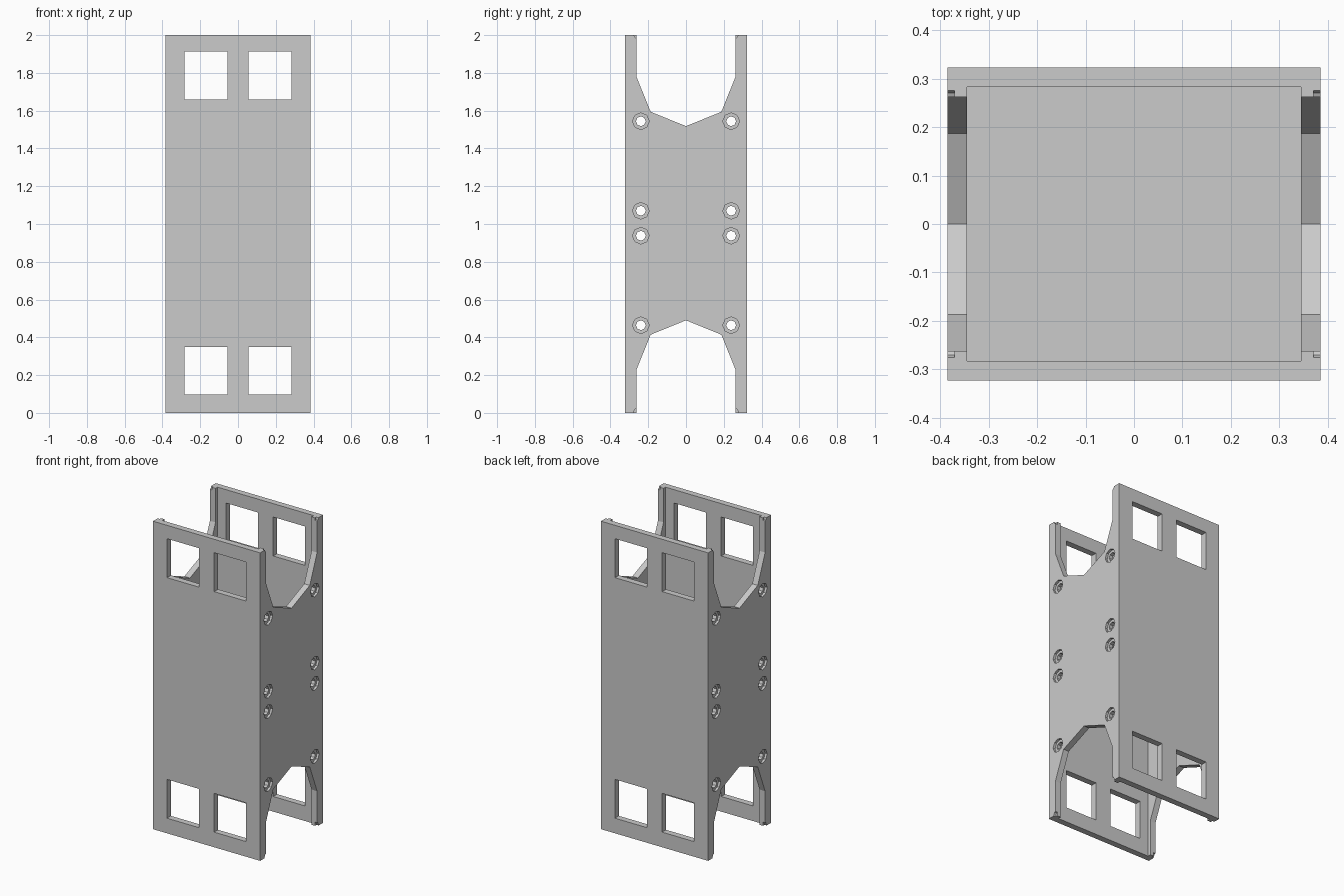
import bpy, bmesh
from math import cos, sin, pi

if "Cube" in bpy.data.objects:
    bpy.data.objects.remove(bpy.data.objects["Cube"], do_unlink=True)

grey = bpy.data.materials.new("plain_grey")
grey.use_nodes = True
COLOUR = (0.6, 0.6, 0.6, 1)
grey.diffuse_color = COLOUR
grey.node_tree.nodes["Principled BSDF"].inputs["Base Color"].default_value = COLOUR

HX, HY, H = 0.385, 0.323, 2.0      # half width, half depth, height
WALL = 0.04
MID = 1.004                        # height the cutouts mirror about


def add_prism(bm, points, x0, x1):
    """Extrude a (y, z) outline along x."""
    face = bm.faces.new([bm.verts.new((x0, y, z)) for y, z in points])
    out = bmesh.ops.extrude_face_region(bm, geom=[face])
    verts = [v for v in out["geom"] if isinstance(v, bmesh.types.BMVert)]
    bmesh.ops.translate(bm, verts=verts, vec=(x1 - x0, 0, 0))


def add_box(bm, x0, x1, y0, y1, z0, z1):
    add_prism(bm, [(y0, z0), (y1, z0), (y1, z1), (y0, z1)], x0, x1)


def octagon(y, z, r):
    return [(y + r * cos(i * pi / 4), z + r * sin(i * pi / 4)) for i in range(8)]


def finish(bm, name):
    bmesh.ops.recalc_face_normals(bm, faces=bm.faces[:])
    mesh = bpy.data.meshes.new(name)
    bm.to_mesh(mesh)
    bm.free()
    mesh.materials.append(grey)
    obj = bpy.data.objects.new(name, mesh)
    bpy.context.collection.objects.link(obj)
    return obj


def cut(body, bm, name):
    """Subtract a cutter from the body and remove it."""
    cutter = finish(bm, name)
    cutter.hide_render = True
    mod = body.modifiers.new(name, "BOOLEAN")
    mod.operation, mod.solver, mod.object = "DIFFERENCE", "EXACT", cutter
    bpy.context.view_layer.objects.active = body
    bpy.ops.object.modifier_apply(modifier=name)
    bpy.data.objects.remove(cutter, do_unlink=True)


# Outer block
bm = bmesh.new()
add_box(bm, -HX, HX, -HY, HY, 0, H)
body = finish(bm, "double_ended_housing")

# Upper and lower cavities, leaving a divider across the middle
bm = bmesh.new()
ix, iy = HX - WALL, HY - WALL
add_box(bm, -ix, ix, -iy, iy, MID + WALL / 2, H + 0.1)
add_box(bm, -ix, ix, -iy, iy, -0.1, MID - WALL / 2)
cut(body, bm, "cavities")

# Pointed openings at both ends of the side walls
half = [(0.262, 1.1), (0.262, 0.775), (0.187, 0.59), (0, 0.514)]
outline = half + [(-y, z) for y, z in reversed(half[:-1])]
bm = bmesh.new()
for s in (1, -1):
    add_prism(bm, [(y, MID + s * z) for y, z in outline], -0.5, 0.5)
cut(body, bm, "side_openings")

# Square windows through the front and back walls
bm = bmesh.new()
for z0, z1 in ((0.098, 0.35), (1.66, 1.913)):
    for x0, x1 in ((-0.284, -0.055), (0.055, 0.284)):
        add_box(bm, x0, x1, -0.5, 0.5, z0, z1)
cut(body, bm, "windows")

# Screw holes, and counterbores that also nick the wall ends
rows = [MID + s * d for s in (1, -1) for d in (0.066, 0.54)]
ends = [MID + s * 1.014 for s in (1, -1)]
bm = bmesh.new()
for y in (-0.239, 0.239):
    for z in rows:
        add_prism(bm, octagon(y, z, 0.026), -0.5, 0.5)
cut(body, bm, "screw_holes")

bm = bmesh.new()
for y in (-0.239, 0.239):
    for z in rows + ends:
        for s in (1, -1):
            add_prism(bm, octagon(y, z, 0.044), s * 0.37, s * 0.42)
cut(body, bm, "counterbores")
